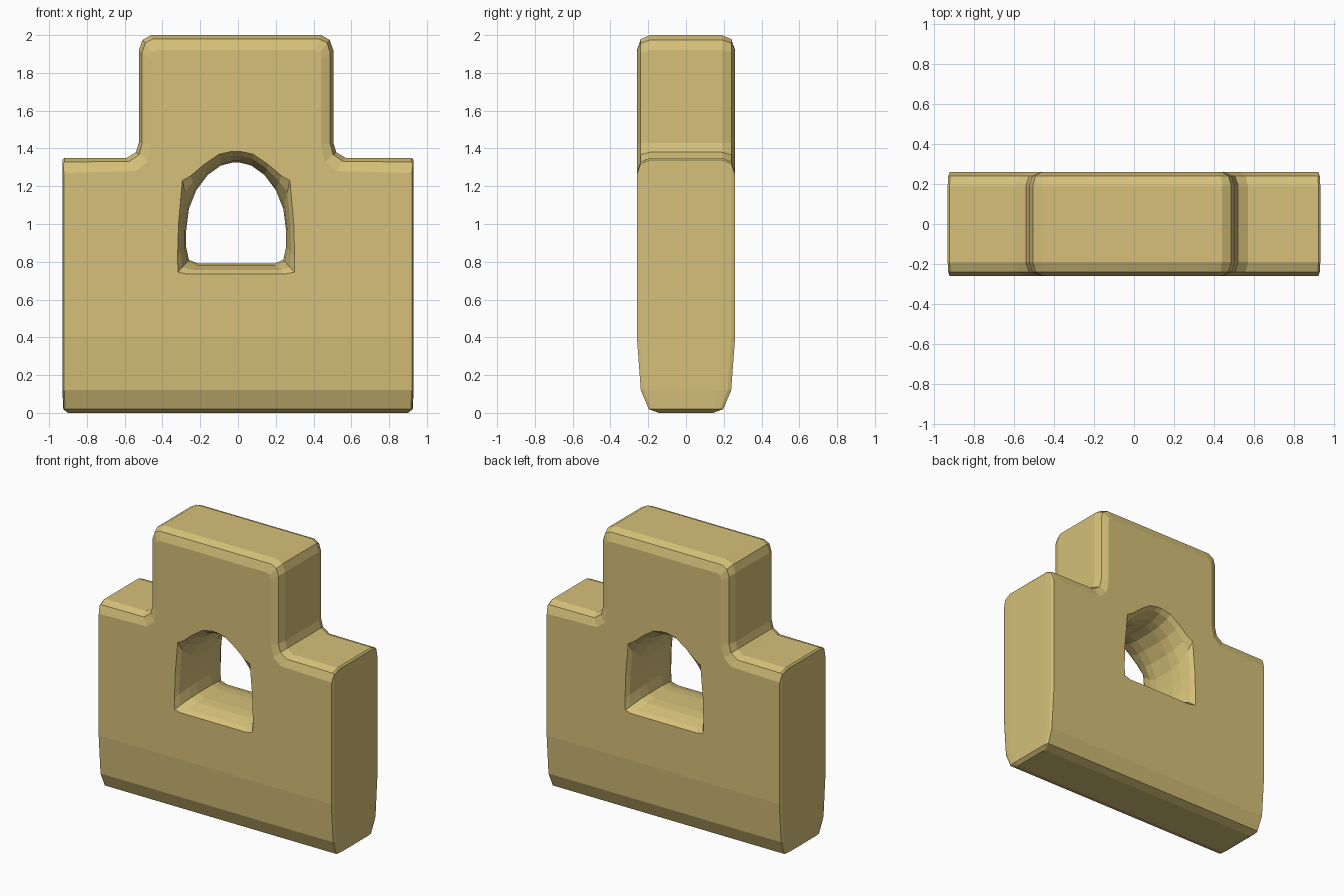
import bpy
import bmesh

if "Cube" in bpy.data.objects:
    bpy.data.objects.remove(bpy.data.objects["Cube"])


def make_object(name, bm):
    bmesh.ops.recalc_face_normals(bm, faces=bm.faces[:])
    mesh = bpy.data.meshes.new(name)
    bm.to_mesh(mesh)
    bm.free()
    obj = bpy.data.objects.new(name, mesh)
    bpy.context.collection.objects.link(obj)
    return obj


def loft(name, half, levels, y_scale=lambda z: 1.0):
    """Mirror a half outline, stack it through the depth, cap in level strips.
    half: (x, z, x offset of centre, face x, face z); levels: (y, blend to face)."""
    bm = bmesh.new()
    n = len(half)
    rings = []
    for y, t in levels:
        ring = []
        for side, points in ((1, half), (-1, half[::-1])):
            for x, z, shift, fx, fz in points:
                px = side * (x + (fx - x) * t) + shift
                pz = z + (fz - z) * t
                ring.append(bm.verts.new((px, y * y_scale(pz), pz)))
        rings.append(ring)
    for a, b in zip(rings, rings[1:]):
        for i in range(2 * n):
            j = (i + 1) % (2 * n)
            bm.faces.new((a[i], a[j], b[j], b[i]))
    for ring in (rings[0], rings[-1]):
        for i in range(n - 1):
            bm.faces.new((ring[i], ring[i + 1], ring[2 * n - 2 - i], ring[2 * n - 1 - i]))
    return make_object(name, bm)


def foot_taper(z):
    """Depth factor that rounds the body in toward its base."""
    steps = [(0.0, 0.55), (0.02, 0.76), (0.12, 0.92), (0.40, 1.0)]
    for (z0, s0), (z1, s1) in zip(steps, steps[1:]):
        if z <= z1:
            return s0 + (s1 - s0) * (z - z0) / (z1 - z0)
    return 1.0


def both_sides(levels):
    return [(-y, t) for y, t in levels] + [(y, t) for y, t in reversed(levels)]


# Stepped plate: narrow tower on a wide base, softened edges
c = -0.01
outline = [
    (0.45, 2.00, c, 0.42, 1.92), (0.495, 1.975, c, 0.445, 1.91),
    (0.515, 1.92, c, 0.45, 1.88), (0.515, 1.43, c, 0.45, 1.42),
    (0.53, 1.38, c, 0.47, 1.33), (0.58, 1.35, c, 0.53, 1.28),
    (0.92, 1.35, 0, 0.915, 1.27), (0.93, 1.34, 0, 0.92, 1.26),
    (0.93, 0.40, 0, 0.92, 0.40), (0.93, 0.12, 0, 0.92, 0.12),
    (0.925, 0.02, 0, 0.915, 0.02), (0.90, 0.00, 0, 0.895, 0.00),
]
body = loft("stepped_plate", outline,
            both_sides([(0.26, 1.0), (0.24, 0.27), (0.19, 0.0)]), foot_taper)

# Arched opening that flares toward both faces
arch = [
    (0.02, 1.325, c, 0.02, 1.385), (0.08, 1.31, c, 0.09, 1.37),
    (0.15, 1.26, c, 0.17, 1.315), (0.21, 1.18, c, 0.24, 1.255),
    (0.25, 1.08, c, 0.285, 1.23), (0.265, 0.96, c, 0.305, 1.00),
    (0.265, 0.88, c, 0.31, 0.83), (0.25, 0.81, c, 0.308, 0.745),
    (0.20, 0.79, c, 0.26, 0.735),
]
cutter = loft("opening_cutter", arch,
              both_sides([(0.30, 1.5), (0.26, 1.0), (0.23, 0.6), (0.15, 0.15), (0.08, 0.0)]))
cutter.hide_render = True

cut = body.modifiers.new("opening", "BOOLEAN")
cut.operation = "DIFFERENCE"
cut.solver = "EXACT"
cut.object = cutter
bpy.context.view_layer.objects.active = body
body.select_set(True)
bpy.ops.object.modifier_apply(modifier=cut.name)
bpy.data.objects.remove(cutter)

# Sandy gold colour
gold = bpy.data.materials.new("sandy_gold")
gold.diffuse_color = (0.67, 0.53, 0.19, 1.0)
gold.use_nodes = True
gold.node_tree.nodes["Principled BSDF"].inputs["Base Color"].default_value = gold.diffuse_color
body.data.materials.clear()
body.data.materials.append(gold)
